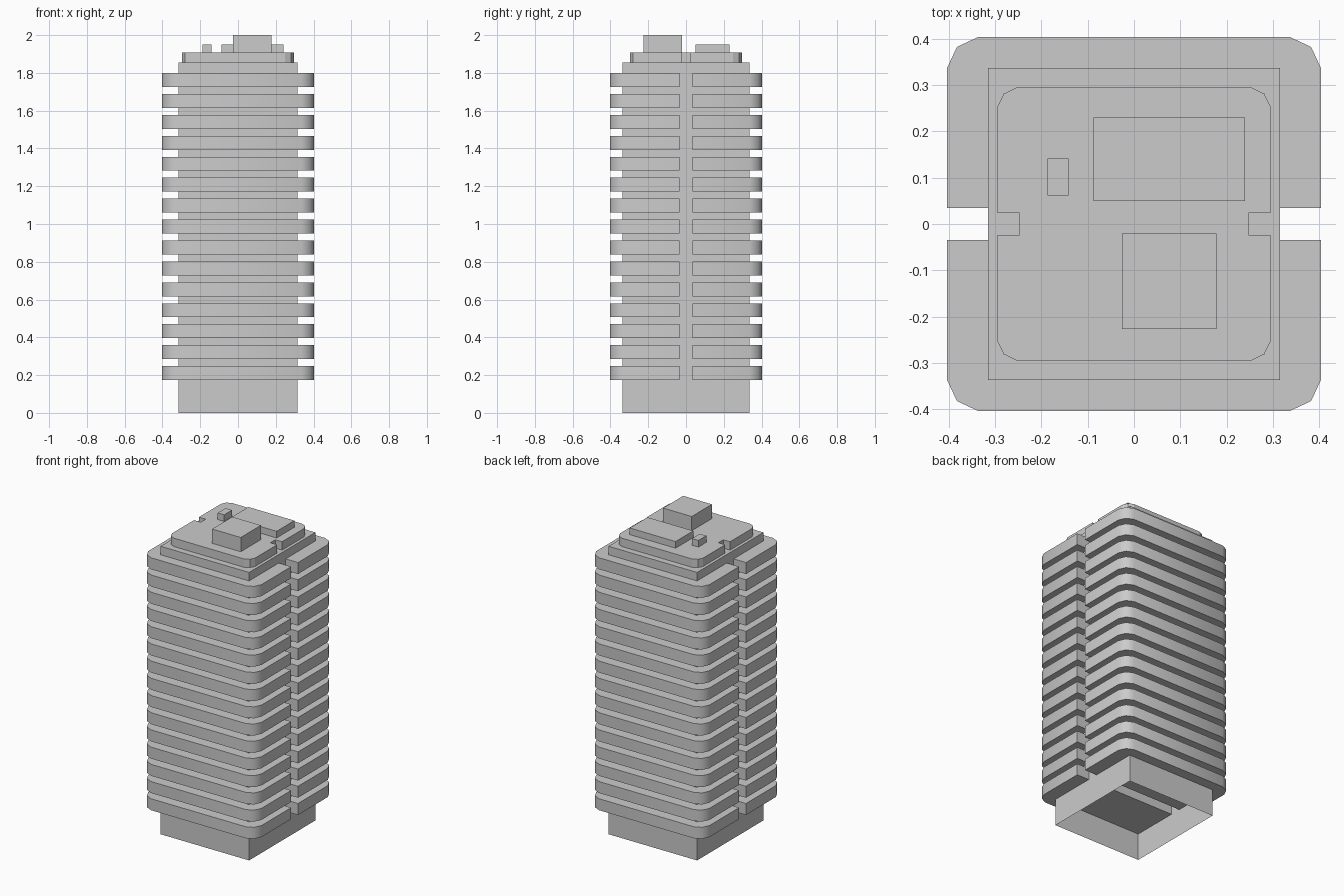
import bpy, bmesh

if "Cube" in bpy.data.objects:
    bpy.data.objects.remove(bpy.data.objects["Cube"])


def prism(name, pts, z0, z1, open_bottom=False):
    """Extrude a counter-clockwise outline from z0 to z1."""
    bm = bmesh.new()
    lo = [bm.verts.new((x, y, z0)) for x, y in pts]
    hi = [bm.verts.new((x, y, z1)) for x, y in pts]
    n = len(pts)
    for i in range(n):
        j = (i + 1) % n
        bm.faces.new((lo[i], lo[j], hi[j], hi[i]))
    bm.faces.new(hi)
    if not open_bottom:
        bm.faces.new(lo[::-1])
    bm.normal_update()
    me = bpy.data.meshes.new(name)
    bm.to_mesh(me)
    bm.free()
    ob = bpy.data.objects.new(name, me)
    bpy.context.collection.objects.link(ob)
    return ob


def box(name, x0, x1, y0, y1, z0, z1, open_bottom=False):
    return prism(name, [(x0, y0), (x1, y0), (x1, y1), (x0, y1)], z0, z1, open_bottom)


def half_outline(r, gap, a, b):
    """Back half of a square with two-step rounded corners."""
    right = [(r, gap), (r, r - a), (r - b, r - b), (r - a, r)]
    return right + [(-x, y) for x, y in reversed(right)]


def turned(pts):
    return [(-x, -y) for x, y in pts]


# Hollow tower core, open underneath
box("tower_core", -0.315, 0.315, -0.337, 0.337, 0, 1.854, open_bottom=True)

# Balcony bands, split in two halves on every storey
half = half_outline(0.403, 0.035, 0.066, 0.021)
for i in range(15):
    z = 0.174 + 0.1108 * i
    for side, pts in (("back", half), ("front", turned(half))):
        ob = prism(f"balcony_{side}_{i + 1}", pts, z, z + 0.074)
        bpy.context.view_layer.objects.active = ob
        ob.select_set(True)
        bpy.ops.object.shade_smooth_by_angle(angle=0.87)
        ob.select_set(False)

# Roof slab with a notch in each side
roof_half = half_outline(0.296, 0.025, 0.046, 0.015)
roof_half = [(0.248, 0.025)] + roof_half + [(-0.248, 0.025)]
prism("roof_slab", roof_half + turned(roof_half), 1.854, 1.908)

# Rooftop plant housings
box("lift_housing", -0.026, 0.178, -0.226, -0.021, 1.908, 2.0)
box("plant_room", -0.087, 0.24, 0.05, 0.23, 1.908, 1.951)
box("roof_vent", -0.187, -0.141, 0.061, 0.141, 1.908, 1.951)
